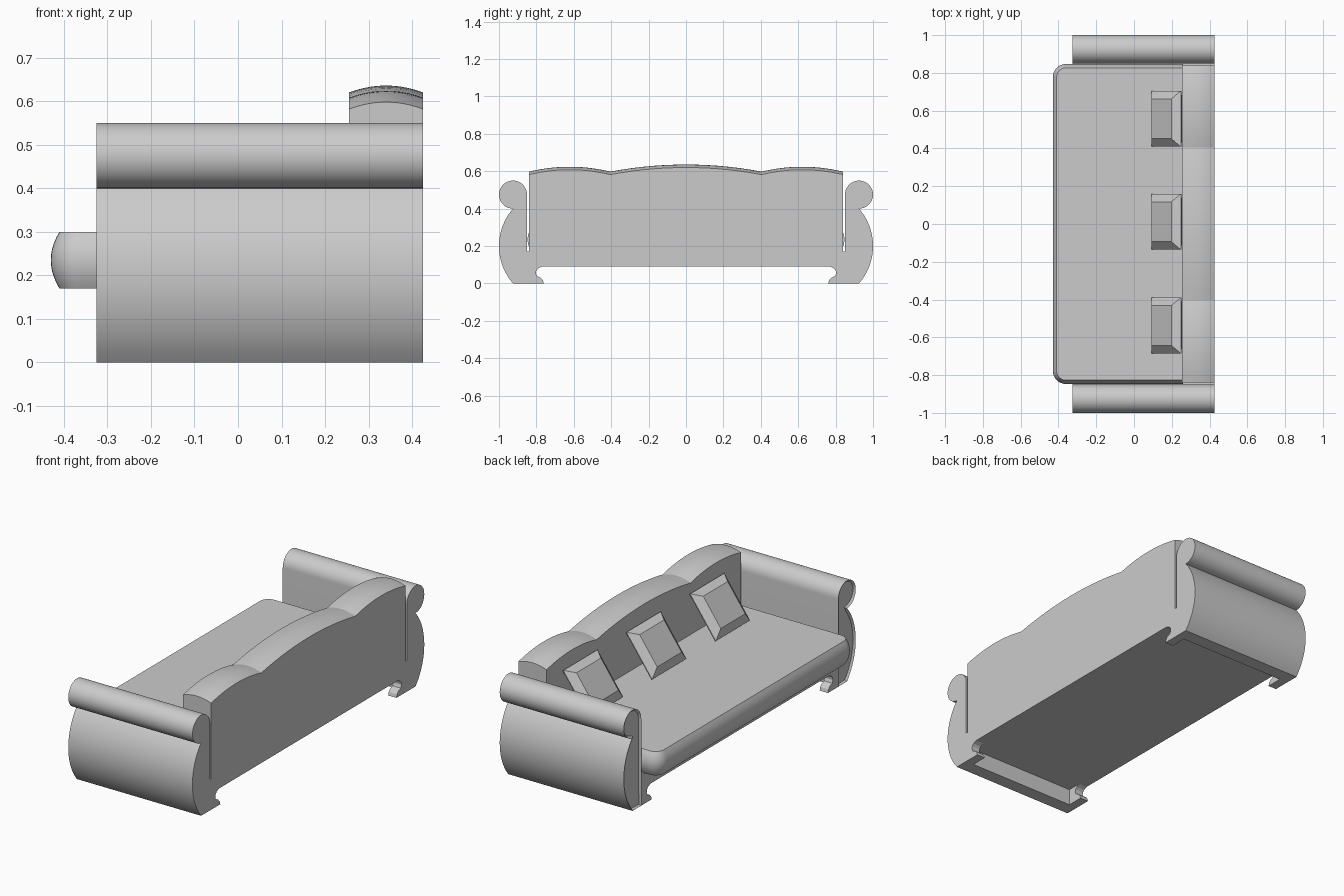
import bpy, bmesh
from math import sin, cos, pi, radians, atan2, sqrt
from mathutils import Vector

cube = bpy.data.objects.get("Cube")
if cube:
    bpy.data.objects.remove(cube, do_unlink=True)

grey = bpy.data.materials.new("grey_upholstery")
grey.use_nodes = True
grey.diffuse_color = (0.6, 0.6, 0.6, 1)
grey.node_tree.nodes["Principled BSDF"].inputs["Base Color"].default_value = (0.6, 0.6, 0.6, 1)

BACK, FRONT = 0.425, -0.325   # ends of the frame along x
INNER = 0.85                  # inner face of each arm


def loft(name, rings, angle=20, panel=None):
    """Skin equal-length closed rings, cap both ends, optionally recess the last cap."""
    bm = bmesh.new()
    loops = [[bm.verts.new(p) for p in ring] for ring in rings]
    n = len(loops[0])
    for a, b in zip(loops, loops[1:]):
        for i in range(n):
            j = (i + 1) % n
            bm.faces.new((a[i], a[j], b[j], b[i]))
    bm.faces.new(loops[0])
    end = bm.faces.new(loops[-1])
    bmesh.ops.recalc_face_normals(bm, faces=bm.faces)
    if panel:
        bmesh.ops.inset_region(bm, faces=[end], thickness=panel, depth=0)
        bmesh.ops.translate(bm, verts=end.verts, vec=(panel, 0, 0))
    mesh = bpy.data.meshes.new(name)
    bm.to_mesh(mesh)
    bm.free()
    mesh.materials.append(grey)
    ob = bpy.data.objects.new(name, mesh)
    bpy.context.collection.objects.link(ob)
    bpy.ops.object.select_all(action="DESELECT")
    ob.select_set(True)
    bpy.context.view_layer.objects.active = ob
    bpy.ops.object.shade_smooth_by_angle(angle=radians(angle))
    return ob


def prism(name, profile, x0, x1, side=1, **kw):
    """Extrude a (y, z) profile along x."""
    return loft(name, [[(x, side * y, z) for y, z in profile] for x in (x0, x1)], **kw)


def arc(cy, cz, r, a0, a1, steps):
    return [(cy + r * cos(a0 + (a1 - a0) * i / steps),
             cz + r * sin(a0 + (a1 - a0) * i / steps)) for i in range(steps + 1)]


# Rolled arms: bulging side below, round roll on top
radius = 0.075
roll_y, roll_z = 1 - radius, 0.475
half = (roll_z - radius) / 2
bulge_r = (half ** 2 + radius ** 2) / (2 * radius)
spread = atan2(half, bulge_r - radius)
arm = [(INNER, 0)]
arm += arc(1 - bulge_r, half, bulge_r, -spread, spread, 20)
arm += arc(roll_y, roll_z, radius, -pi / 2, pi, 30)[1:]

# Scrolled corner bracket under the base
bracket = [(INNER, 0), (0.76, 0), (0.765, 0.018), (0.777, 0.031), (0.797, 0.039),
           (0.803, 0.055), (0.8, 0.07), (0.79, 0.081), (0.77, 0.09), (INNER, 0.09)]

for side, label in ((1, "left"), (-1, "right")):
    prism(f"arm_{label}", arm, BACK, FRONT, side, panel=0.01)
    for x, end in ((FRONT, "front"), (BACK - 0.05, "back")):
        prism(f"bracket_{end}_{label}", bracket, x, x + 0.05, side)

# Base
prism("base", [(-INNER, 0.09), (INNER, 0.09), (INNER, 0.17), (-INNER, 0.17)], FRONT, BACK)


# Seat cushion: rounded front corners and bulging edges
def cushion_ring(t):
    out = 0.02 * (1 - t * t)
    x, y, r = -0.41 - out, 0.827 + out, 0.05 + out
    right = arc(x + r, -y + r, r, -pi / 2, -pi, 8)
    left = arc(x + r, y - r, r, pi, pi / 2, 8)
    outline = [(0.26, -y)] + right + left + [(0.26, y)]
    return [(px, py, 0.235 + 0.065 * t) for px, py in outline]


loft("seat_cushion", [cushion_ring(-1 + i / 5) for i in range(11)], angle=25)


# Backrest with three arches, crowned from front to back
def crest(y):
    y = abs(y)
    if y < 0.405:
        return 0.636 - 0.038 * (y / 0.405) ** 2
    return 0.624 - 0.026 * ((y - 0.622) / 0.217) ** 2


knots = (-0.839, -0.405, 0.405, 0.839)
stations = [a + (b - a) * i / 14 for a, b in zip(knots, knots[1:]) for i in range(14)] + [knots[-1]]
rings = []
for y in stations:
    top = [(0.34 + 0.085 * t, y, crest(y) - 0.016 * t * t) for t in (i / 5 for i in range(-5, 6))]
    rings.append([(0.255, y, 0.165)] + top + [(BACK, y, 0.165)])
loft("backrest", rings)

# Leaning pillows: thin edges with a raised flat panel on both faces
low, high = Vector((0.095, 0, 0.312)), Vector((0.25, 0, 0.528))
up = (high - low).normalized()
out = Vector((-up.z, 0, up.x))
middle, tall, wide = (low + high) / 2, (high - low).length / 2, 0.1475
for i, y in enumerate((0.557, 0.012, -0.537)):
    rings = []
    for inset, depth in ((0.042, -0.034), (0, -0.003), (0, 0.003), (0.042, 0.034)):
        rings.append([middle + up * v * (tall - inset) + out * depth
                      + Vector((0, y + u * (wide - inset), 0))
                      for u, v in ((-1, -1), (1, -1), (1, 1), (-1, 1))])
    loft(f"pillow_{i + 1}", rings)
